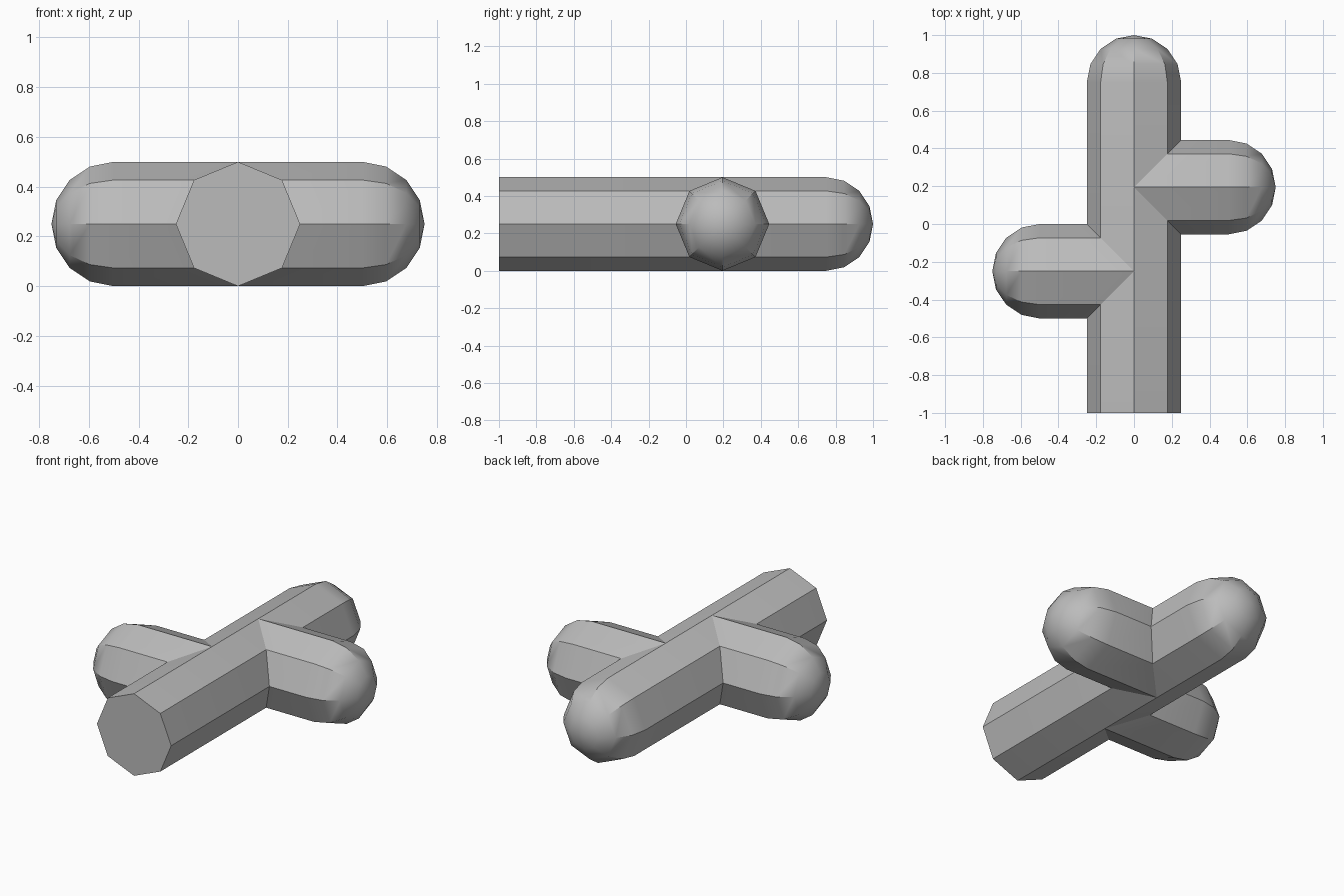
import bpy
import bmesh
from math import sin, cos, pi, radians
from mathutils import Matrix, Vector

SIDES = 8
R = 0.25
DOME_STEPS = 4

cube = bpy.data.objects.get("Cube")
if cube:
    bpy.data.objects.remove(cube, do_unlink=True)

grey = bpy.data.materials.new("plain grey")
grey.use_nodes = True
colour = (0.5, 0.5, 0.5, 1)
grey.diffuse_color = colour
grey.node_tree.nodes["Principled BSDF"].inputs["Base Color"].default_value = colour


def round_ended_bar(name, origin, turn, start, shoulder, mitred=False):
    """Octagonal bar along local +y, ending in a dome; the start is flat or mitred."""
    bm = bmesh.new()
    angles = [2 * pi * i / SIDES for i in range(SIDES)]

    def ring(radius, y_at):
        return [bm.verts.new((radius * cos(a), y_at(a), radius * sin(a))) for a in angles]

    # Mitred starts follow the surface of the bar they grow from
    rings = [ring(R, lambda a: R * abs(cos(a)) if mitred else start)]
    for k in range(DOME_STEPS):
        t = k * pi / 2 / DOME_STEPS
        rings.append(ring(R * cos(t), lambda a: shoulder + R * sin(t)))
    tip = bm.verts.new((0, shoulder + R, 0))

    for lower, upper in zip(rings, rings[1:]):
        for i in range(SIDES):
            j = (i + 1) % SIDES
            bm.faces.new((lower[i], upper[i], upper[j], lower[j]))
    for i in range(SIDES):
        bm.faces.new((rings[-1][i], tip, rings[-1][(i + 1) % SIDES]))
    if not mitred:
        bm.faces.new(rings[0])

    bm.transform(Matrix.Translation(Vector(origin)) @ Matrix.Rotation(radians(turn), 4, "Z"))
    bm.normal_update()
    mesh = bpy.data.meshes.new(name)
    bm.to_mesh(mesh)
    bm.free()
    mesh.materials.append(grey)

    obj = bpy.data.objects.new(name, mesh)
    bpy.context.collection.objects.link(obj)
    bpy.ops.object.select_all(action="DESELECT")
    obj.select_set(True)
    bpy.context.view_layer.objects.active = obj
    bpy.ops.object.shade_smooth_by_angle(angle=radians(30))
    return obj


# Long trunk with a flat front end and a domed back end
round_ended_bar("trunk", (0, 0, R), 0, -1, 0.75)

# Side branches, staggered along the trunk
round_ended_bar("left_branch", (0, 0.195, R), -90, 0, 0.5, mitred=True)
round_ended_bar("right_branch", (0, -0.25, R), 90, 0, 0.5, mitred=True)
